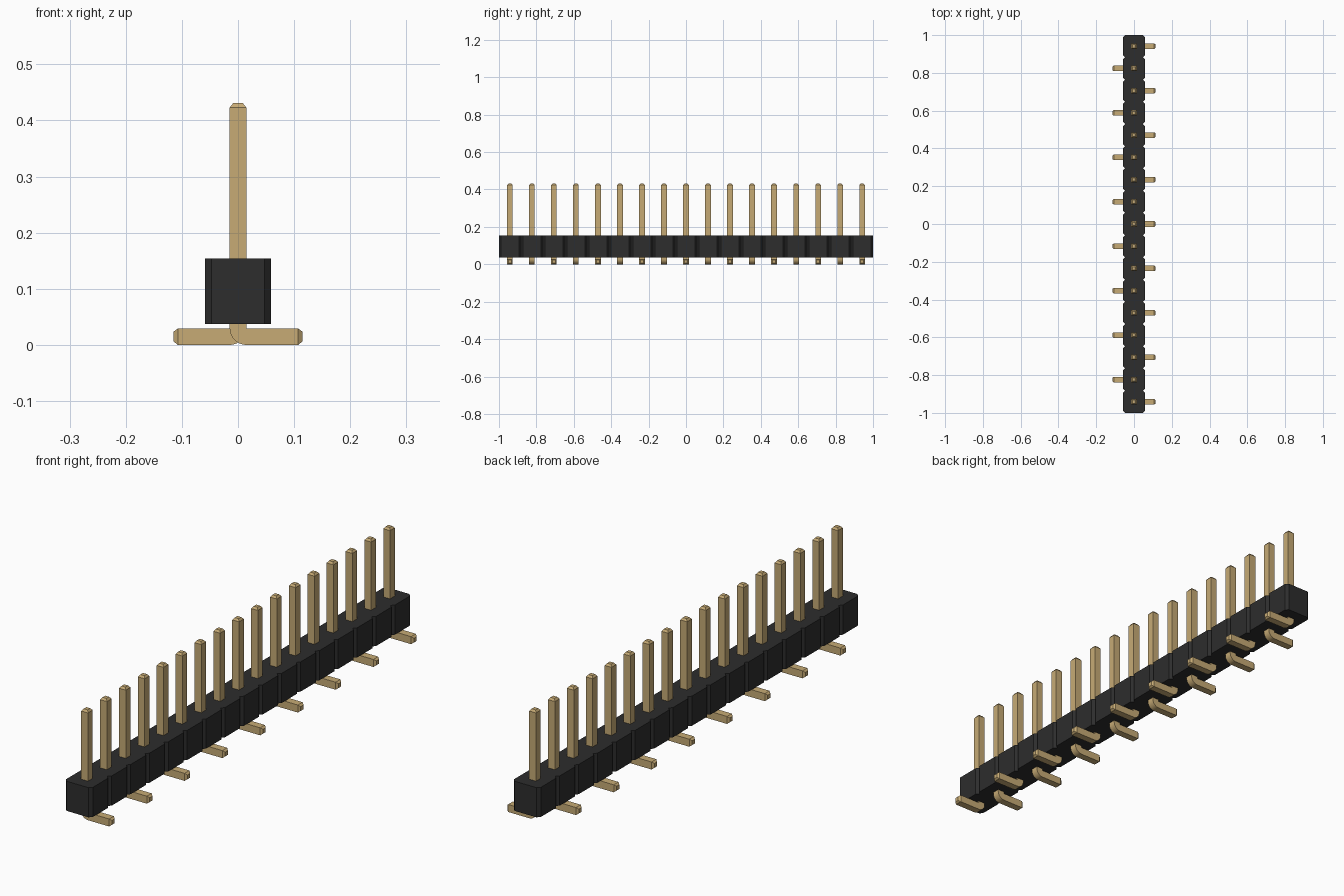
import bpy
import bmesh
import math

cube = bpy.data.objects.get("Cube")
if cube:
    bpy.data.objects.remove(cube, do_unlink=True)

COUNT = 17
PITCH = 2.0 / COUNT
HALF = PITCH / 2        # half width of the housing
CUT = 0.0112            # corner chamfer of each housing cell
Z0, Z1 = 0.037, 0.154   # housing bottom and top
P = 0.0148              # half thickness of a pin
TIP = 0.008             # length of the tapered pin ends
TIP_P = 0.0085          # half thickness at the very end
TOP, REACH = 0.431, 0.115


def material(name, color):
    m = bpy.data.materials.new(name)
    m.use_nodes = True
    m.diffuse_color = (*color, 1)
    bsdf = m.node_tree.nodes["Principled BSDF"]
    bsdf.inputs["Base Color"].default_value = (*color, 1)
    bsdf.inputs["Roughness"].default_value = 0.6
    return m


def mesh_from(bm, name, mat):
    bmesh.ops.recalc_face_normals(bm, faces=bm.faces)
    me = bpy.data.meshes.new(name)
    bm.to_mesh(me)
    bm.free()
    me.materials.append(mat)
    return me


def add(name, me, loc=(0, 0, 0), turn=0.0):
    ob = bpy.data.objects.new(name, me)
    ob.location = loc
    ob.rotation_euler.z = turn
    bpy.context.collection.objects.link(ob)
    return ob


black = material("black plastic", (0.026, 0.026, 0.026))
gold = material("gold metal", (0.571, 0.407, 0.179))

# Housing: outline of joined chamfered cells, extruded upwards
side = [(HALF - CUT, -1.0)]
for i in range(COUNT):
    y = -1 + i * PITCH
    side += [(HALF, y + CUT), (HALF, y + PITCH - CUT), (HALF - CUT, y + PITCH)]
outline = side + [(-x, y) for x, y in reversed(side)]
bm = bmesh.new()
base = bm.faces.new([bm.verts.new((x, y, Z0)) for x, y in outline])
res = bmesh.ops.extrude_face_region(bm, geom=[base], use_keep_orig=True)
top = [v for v in res["geom"] if isinstance(v, bmesh.types.BMVert)]
bmesh.ops.translate(bm, verts=top, vec=(0, 0, Z1 - Z0))
add("housing", mesh_from(bm, "housing", black))

# Pin: rings of (outer xz, inner xz, half depth) swept down and round the bend
R = 2 * P
rings = [((-TIP_P, TOP), (TIP_P, TOP), TIP_P),
         ((-P, TOP - TIP), (P, TOP - TIP), P)]
for k in range(9):
    a = math.pi / 2 * k / 8
    rings.append(((P - R * math.cos(a), R - R * math.sin(a)), (P, R), P))
rings += [((REACH - TIP, 0), (REACH - TIP, R), P),
          ((REACH, P - TIP_P), (REACH, P + TIP_P), TIP_P)]
bm = bmesh.new()
loops = []
for (ox, oz), (ix, iz), d in rings:
    loops.append([bm.verts.new(c) for c in
                  ((ox, -d, oz), (ox, d, oz), (ix, d, iz), (ix, -d, iz))])
for a, b in zip(loops, loops[1:]):
    for j in range(4):
        n = (j + 1) % 4
        bm.faces.new((a[j], a[n], b[n], b[j]))
bm.faces.new(loops[0])
bm.faces.new(loops[-1])
bmesh.ops.remove_doubles(bm, verts=bm.verts, dist=1e-5)
pin_mesh = mesh_from(bm, "pin", gold)
pin_mesh.shade_smooth()
pin_mesh.set_sharp_from_angle(angle=math.radians(25))

# Row of pins, feet alternating left and right
for i in range(COUNT):
    add(f"pin_{i + 1}", pin_mesh, (0, -1 + (i + 0.5) * PITCH, 0),
        math.pi * (i % 2))
